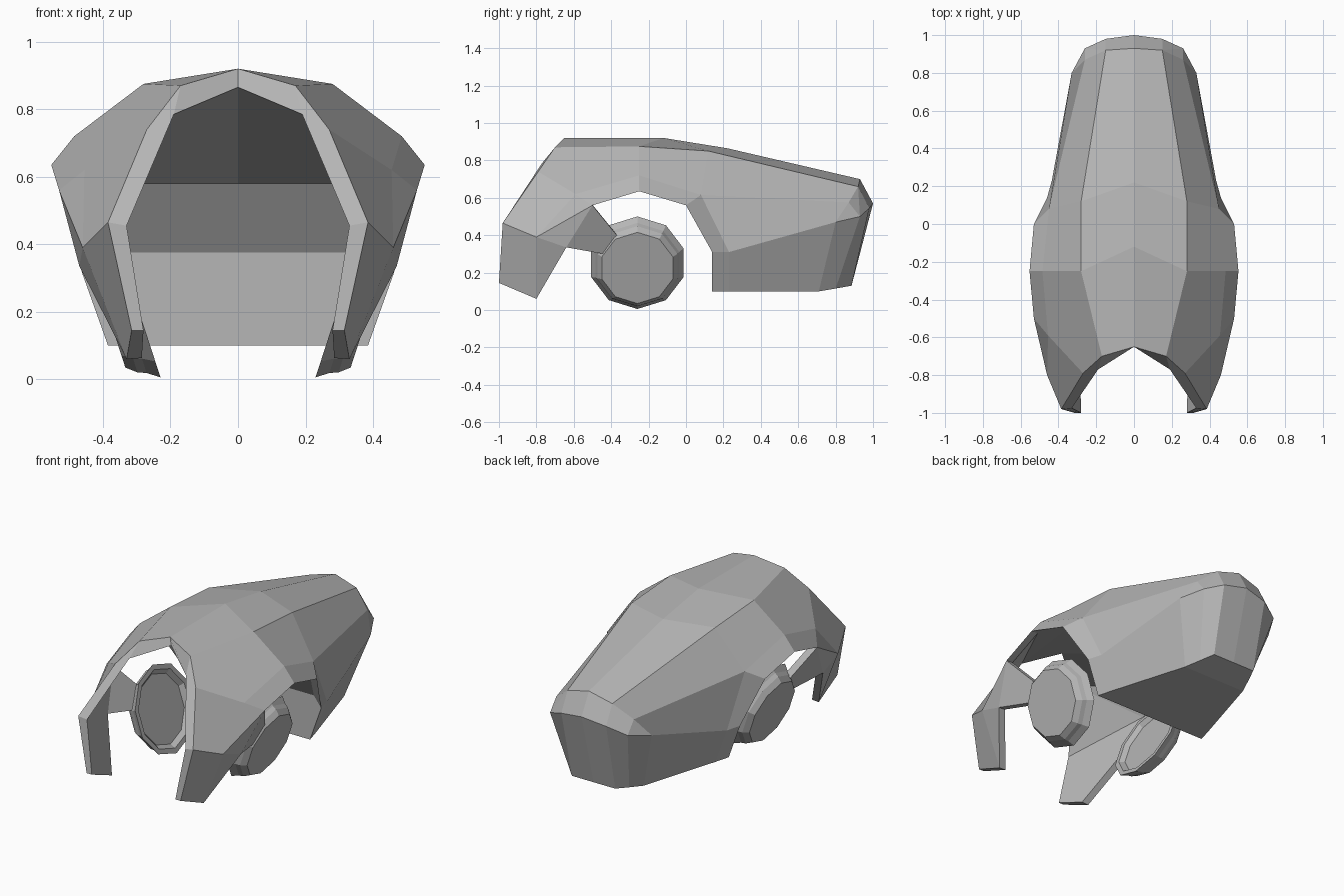
import bpy, bmesh, math
from mathutils import Matrix, Vector

cube = bpy.data.objects.get("Cube")
if cube:
    bpy.data.objects.remove(cube)

grey = bpy.data.materials.new("plain_grey")
grey.use_nodes = True
colour = (0.47, 0.47, 0.47, 1)
grey.diffuse_color = colour
grey.node_tree.nodes["Principled BSDF"].inputs["Base Color"].default_value = colour


def finish(name, bm):
    bmesh.ops.recalc_face_normals(bm, faces=bm.faces[:])
    mesh = bpy.data.meshes.new(name)
    bm.to_mesh(mesh)
    bm.free()
    mesh.materials.append(grey)
    obj = bpy.data.objects.new(name, mesh)
    bpy.context.collection.objects.link(obj)
    mod = obj.modifiers.new("mirror", 'MIRROR')
    mod.merge_threshold = 0.001


# Named corners of the left half of the shell
corners = dict(
    # front rim, from crown to cheek tip
    rim_crown=(0, -.65, .92), rim_brow=(.17, -.70, .87), rim_temple=(.27, -.79, .74),
    rim_cheek=(.385, -.98, .465), rim_tip=(.315, -1, .145),
    # cheek guard and strap behind it
    temple=(.455, -.59, .62), cheek=(.46, -.8, .39), cheek_low=(.33, -.8, .06),
    cheek_back=(.47, -.64, .335), arch_front=(.53, -.5, .56),
    strap_top=(.44, -.37, .40), strap_low=(.41, -.44, .30),
    # widest section
    crown=(0, -.12, .92), dome=(.28, -.25, .875), side=(.485, -.25, .72),
    arch_top=(.553, -.25, .635),
    # rear top
    ridge=(0, .22, .865), dome_back=(.28, .12, .85), step=(.45, .08, .615),
    arch_back=(.53, 0, .56), tail_ridge=(0, .93, .70), tail_dome=(.15, .92, .66),
    tail_step=(.26, .87, .575),
    # rear crease
    crease_front=(.46, .14, .31), crease=(.435, .23, .31), crease_back=(.33, .8, .47),
    tail_corner=(.26, .93, .50), tail_side=(.15, .98, .545), tail=(0, 1, .57),
    # rear underside
    base_front=(.385, .14, .1), base=(.36, .23, .1), base_back=(.215, .71, .1),
    base_corner=(.18, .80, .115), base_side=(.145, .885, .13), base_tail=(0, .885, .13),
    base_mid=(0, .71, .1), base_centre=(0, .14, .1),
    # inner edge of the rim and the neck
    in_crown=(0, -.64, .865), in_temple=(.19, -.77, .785), in_cheek=(.33, -.975, .455),
    in_tip=(.28, -1, .145), in_arch_back=(.48, 0, .58), in_crease_front=(.41, .14, .375),
    nape=(0, 0, .58), neck=(0, .14, .375))

# The free lower edge gets its thickness straight inwards
for name in ("cheek_low", "cheek_back", "strap_low", "strap_top", "arch_front", "arch_top"):
    x, y, z = corners[name]
    corners["in_" + name] = (x - .045, y, z + .003)

# Corner names around each shell panel
panels = [
    # front and cheek
    "rim_crown rim_brow dome crown",
    "rim_brow rim_temple temple side dome",
    "rim_temple rim_cheek cheek temple",
    "rim_cheek rim_tip cheek_low cheek",
    "cheek cheek_low cheek_back",
    "temple cheek arch_front",
    "cheek cheek_back arch_front",
    "arch_front cheek_back strap_low strap_top",
    "temple arch_front arch_top side",
    # dome and rear top
    "crown dome dome_back ridge",
    "dome side step dome_back",
    "side arch_top arch_back step",
    "ridge dome_back tail_dome tail_ridge",
    "dome_back step tail_step tail_dome",
    # rear side and tail
    "step arch_back crease_front crease",
    "step crease crease_back tail_step",
    "tail_step crease_back tail_corner",
    "tail_dome tail_step tail_corner",
    "tail_dome tail_corner tail_side",
    "tail_ridge tail_dome tail_side tail",
    # below the crease
    "crease_front base_front base crease",
    "crease base base_back crease_back",
    "crease_back base_back base_corner tail_corner",
    "tail_corner base_corner base_side tail_side",
    "tail_side base_side base_tail tail",
    "base_front base_centre base_mid base_back base",
    "base_back base_mid base_tail base_side base_corner",
    # front rim face
    "rim_crown rim_brow in_temple in_crown",
    "rim_brow rim_temple rim_cheek in_cheek in_temple",
    "rim_cheek rim_tip in_tip in_cheek",
    # ceiling, neck and back wall
    "in_crown in_temple in_arch_back nape",
    "in_temple in_arch_top in_arch_back",
    "in_temple in_arch_front in_arch_top",
    "nape in_arch_back in_crease_front neck",
    "neck in_crease_front crease_front base_front base_centre",
    # inside of cheek and strap
    "in_temple in_cheek in_arch_front",
    "in_cheek in_cheek_back in_arch_front",
    "in_cheek in_tip in_cheek_low in_cheek_back",
    "in_arch_front in_cheek_back in_strap_low in_strap_top",
    "rim_tip in_tip in_cheek_low cheek_low",
]

# Strips closing the free lower edge
edge = ["cheek_low", "cheek_back", "strap_low", "strap_top", "arch_front",
        "arch_top", "arch_back", "crease_front"]
panels += [f"{a} {b} in_{b} in_{a}" for a, b in zip(edge, edge[1:])]

bm = bmesh.new()
vert = {name: bm.verts.new(co) for name, co in corners.items()}
for panel in panels:
    bm.faces.new([vert[name] for name in panel.split()])
finish("helmet_shell", bm)

# Tilted ten-sided ear disc, widest at the inside, with a shallow inner dish
SIDES = 10
tilt = Matrix.Translation((.31, -.26, .253)) @ Matrix.Rotation(math.radians(18), 4, 'Y')
bm = bmesh.new()
rings = []
for radius, depth in ((.205, .025), (.23, 0), (.26, 0), (.235, .035), (.225, .06), (.2, .09)):
    ring = []
    for i in range(SIDES):
        a = math.tau * i / SIDES
        ring.append(bm.verts.new(tilt @ Vector((depth, radius * math.sin(a), radius * math.cos(a)))))
    rings.append(ring)
for a, b in zip(rings, rings[1:]):
    for i in range(SIDES):
        j = (i + 1) % SIDES
        bm.faces.new((a[i], a[j], b[j], b[i]))
bm.faces.new(rings[0])
bm.faces.new(rings[-1])
finish("ear_disc", bm)
